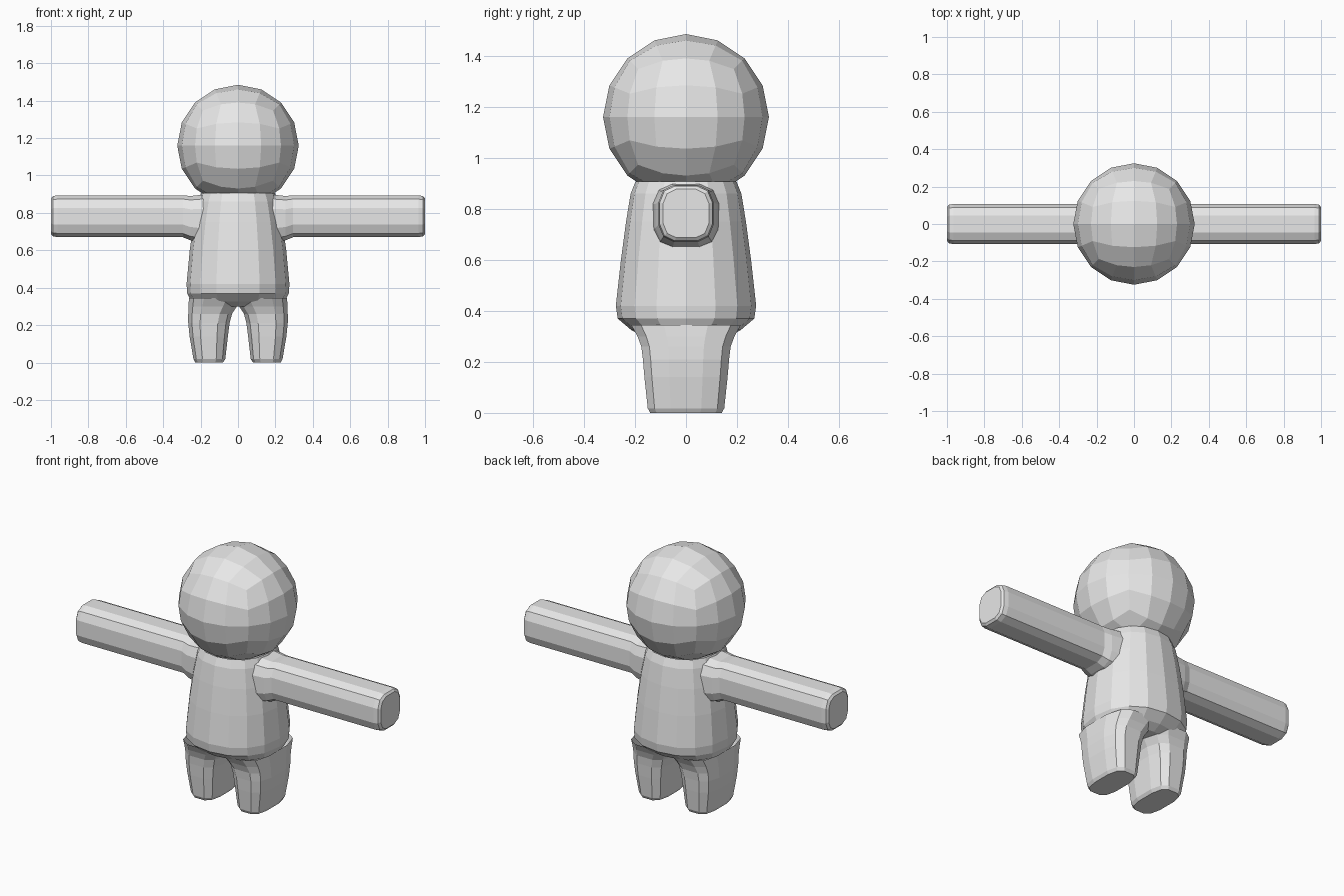
import bpy, bmesh, math
from mathutils import Vector

if "Cube" in bpy.data.objects:
    bpy.data.objects.remove(bpy.data.objects["Cube"])

grey = bpy.data.materials.new("light_grey")
grey.diffuse_color = (0.8, 0.8, 0.8, 1)
grey.use_nodes = True
grey.node_tree.nodes["Principled BSDF"].inputs["Base Color"].default_value = grey.diffuse_color

# Cross-sections in unit size: a 16-sided round and a 12-sided soft square
ROUND = [(math.copysign(abs(math.cos(a)) ** 0.9, math.cos(a)),
          math.copysign(abs(math.sin(a)) ** 0.9, math.sin(a)))
         for a in (i * math.pi / 8 for i in range(16))]
quarter = [(1, 0.40), (0.82, 0.82), (0.43, 1)]
SOFT = (quarter + [(-x, y) for x, y in quarter[::-1]]
        + [(-x, -y) for x, y in quarter] + [(x, -y) for x, y in quarter[::-1]])


def finish(name, bm):
    bmesh.ops.recalc_face_normals(bm, faces=bm.faces)
    mesh = bpy.data.meshes.new(name)
    bm.to_mesh(mesh)
    bm.free()
    mesh.materials.append(grey)
    obj = bpy.data.objects.new(name, mesh)
    bpy.context.collection.objects.link(obj)
    return obj


def loft(name, rings, section, cap_start=False, cap_end=False):
    """Skin rings given as (centre, u axis, v axis) with one cross-section."""
    bm = bmesh.new()
    loops = [[bm.verts.new(Vector(c) + Vector(u) * p + Vector(v) * q)
              for p, q in section] for c, u, v in rings]
    n = len(section)
    for a, b in zip(loops, loops[1:]):
        for i in range(n):
            j = (i + 1) % n
            bm.faces.new((a[i], a[j], b[j], b[i]))
    if cap_start:
        bm.faces.new(loops[0])
    if cap_end:
        bm.faces.new(loops[-1])
    return finish(name, bm)


# Head: cube grid pushed out to a sphere, open where it meets the neck
bm = bmesh.new()
bmesh.ops.create_cube(bm, size=2)
bmesh.ops.subdivide_edges(bm, edges=bm.edges[:], cuts=3, use_grid_fill=True)
for v in bm.verts:
    d = Vector([math.tan(c * math.pi / 4) for c in v.co]).normalized()
    v.co = d * 0.325 + Vector((0, 0, 1.16))
bmesh.ops.bisect_plane(bm, geom=bm.verts[:] + bm.edges[:] + bm.faces[:],
                       plane_co=(0, 0, 0.9), plane_no=(0, 0, -1), clear_outer=True)
finish("head", bm)

# Torso: flared tunic with a tucked hem (z, half width, half depth)
torso = [(0.30, 0.19, 0.165), (0.325, 0.25, 0.215), (0.37, 0.272, 0.268),
         (0.42, 0.275, 0.275), (0.60, 0.258, 0.255), (0.75, 0.237, 0.235),
         (0.86, 0.215, 0.217), (0.907, 0.198, 0.198)]
loft("torso", [((0, 0, z), (w, 0, 0), (0, d, 0)) for z, w, d in torso],
     ROUND, cap_start=True)

# Legs (z, inner x, outer x, half depth) and arms (x, centre z, half depth, half height)
leg = [(0, 0.08, 0.228, 0.14), (0.018, 0.068, 0.238, 0.15),
       (0.14, 0.054, 0.259, 0.163), (0.21, 0.045, 0.266, 0.169),
       (0.26, 0.032, 0.266, 0.175), (0.30, 0.006, 0.265, 0.19),
       (0.345, -0.02, 0.262, 0.215)]
arm = [(0.18, 0.768, 0.13, 0.13), (0.255, 0.772, 0.12, 0.118),
       (0.295, 0.782, 0.108, 0.112), (0.965, 0.782, 0.108, 0.112),
       (0.99, 0.782, 0.103, 0.107), (1.0, 0.782, 0.09, 0.095)]
for side, s in (("left", 1), ("right", -1)):
    loft(side + "_leg",
         [((s * (a + b) / 2, 0, z), (s * (b - a) / 2, 0, 0), (0, d, 0))
          for z, a, b, d in leg], SOFT, cap_start=True)
    loft(side + "_arm",
         [((s * x, 0, z), (0, d, 0), (0, 0, h)) for x, z, d, h in arm],
         SOFT, cap_end=True)
